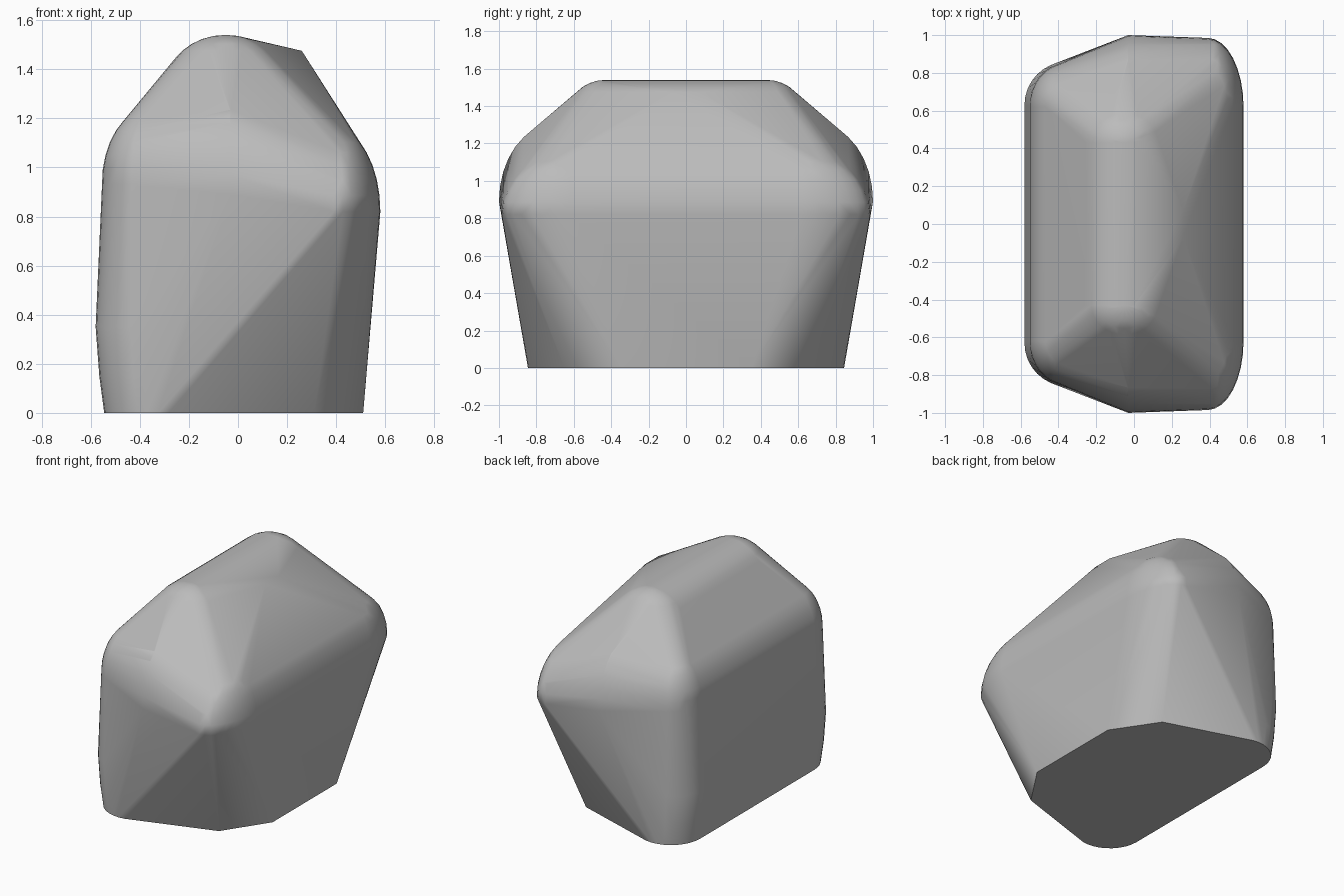
import bpy, bmesh, math
from mathutils import Vector

cube = bpy.data.objects.get("Cube")
if cube:
    bpy.data.objects.remove(cube, do_unlink=True)


def ring(center, rx, ry, n=32):
    """Horizontal ellipse of points."""
    c = Vector(center)
    return [c + Vector((rx * math.cos(a), ry * math.sin(a), 0))
            for a in (math.tau * i / n for i in range(n))]


def dome(center, rx, ry, rz, steps=8):
    """Upper half of an ellipsoid, as points."""
    c = Vector(center)
    pts = []
    for i in range(steps):
        t = math.pi / 2 * i / steps
        k = math.cos(t)
        pts += ring(c + Vector((0, 0, rz * math.sin(t))), rx * k, ry * k)
    return pts + [c + Vector((0, 0, rz))]


# Rounded corners of one half of the rock
points = dome((-0.05, 0.43, 1.32), 0.25, 0.22, 0.22)    # top ridge
points += dome((0.39, 0.62, 0.82), 0.19, 0.365, 0.34)   # left shoulder
points += dome((-0.03, 0.70, 0.89), 0.07, 0.30, 0.415)  # end bulge
points += dome((-0.36, 0.62, 0.93), 0.195, 0.23, 0.31)  # right shoulder
points += ring((-0.35, 0.63, 0.35), 0.23, 0.23)         # right column
points += ring((-0.34, 0.63, 0.15), 0.225, 0.225)
points += ring((-0.325, 0.625, 0), 0.22, 0.22)

# Chipped corners at the crest and the base
points += [Vector(p) for p in ((0.26, 0.07, 1.475), (0.51, 0.35, 0),
                               (0.31, 0.65, 0))]

# Mirror to the other half and wrap everything in one hull
bm = bmesh.new()
for p in points:
    for side in (1, -1):
        bm.verts.new((p.x, p.y * side, p.z))
hull = bmesh.ops.convex_hull(bm, input=bm.verts)
loose = {v for v in bm.verts if not v.link_faces}
bmesh.ops.delete(bm, geom=list(loose), context="VERTS")
bmesh.ops.remove_doubles(bm, verts=bm.verts, dist=0.004)
bmesh.ops.dissolve_limit(bm, angle_limit=math.radians(1.5),
                         verts=bm.verts, edges=bm.edges)
bmesh.ops.recalc_face_normals(bm, faces=bm.faces)
mesh = bpy.data.meshes.new("rock")
bm.to_mesh(mesh)
bm.free()
rock = bpy.data.objects.new("rock", mesh)
bpy.context.collection.objects.link(rock)

# Stone grey
stone = bpy.data.materials.new("stone grey")
stone.use_nodes = True
grey = (0.5, 0.5, 0.5, 1)
stone.diffuse_color = grey
stone.node_tree.nodes["Principled BSDF"].inputs["Base Color"].default_value = grey
mesh.materials.append(stone)

# Soft shading with crisp base edge
bpy.context.view_layer.objects.active = rock
rock.select_set(True)
bpy.ops.object.shade_smooth_by_angle(angle=math.radians(35))
weighted = rock.modifiers.new("soft facets", "WEIGHTED_NORMAL")
weighted.keep_sharp = True
